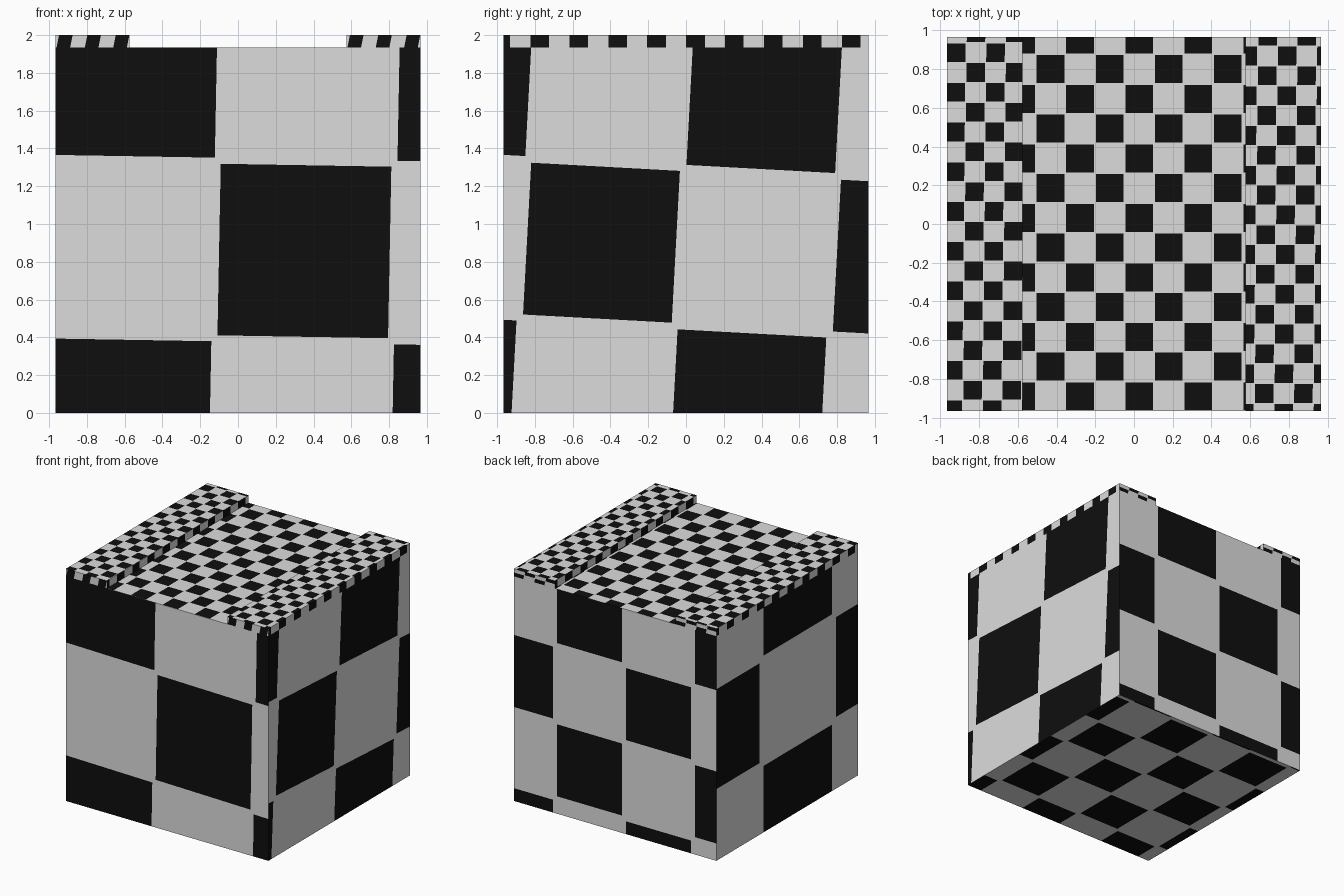
import bpy, bmesh, math
from mathutils import Vector, Matrix

if "Cube" in bpy.data.objects:
    bpy.data.objects.remove(bpy.data.objects["Cube"])

S = 0.965          # half width
FLOOR = 1.935      # height of the channel floor
TOP = 2.0
INNER = 0.575      # half width of the channel

X, Y, Z = Vector((1, 0, 0)), Vector((0, 1, 0)), Vector((0, 0, 1))


def colour(name, v):
    m = bpy.data.materials.new(name)
    m.diffuse_color = (v, v, v, 1)
    m.use_nodes = True
    m.node_tree.nodes["Principled BSDF"].inputs["Base Color"].default_value = m.diffuse_color
    return m


WHITE = colour("light_grey", 0.72)
BLACK = colour("black", 0.0045)


def panel(bm, base, U, V, ur, vr, origin, a, b, gap=0.025):
    """Flat panel cut along a slightly skewed chequer; odd cells are black."""
    to_world = lambda u, v: base + U * u + V * v
    frame = Matrix(((a[0], b[0]), (a[1], b[1]))).inverted()
    o, a, b = Vector(origin), Vector(a), Vector(b)
    cell = lambda p: frame @ (Vector((p[0], p[1])) - o)
    corners = [(ur[0], vr[0]), (ur[1], vr[0]), (ur[1], vr[1]), (ur[0], vr[1])]
    sub = bmesh.new()
    sub.faces.new([sub.verts.new((u, v, 0)) for u, v in corners])
    cc = [cell(p) for p in corners]
    for axis, step, along in ((0, a, b), (1, b, a)):
        lo = math.floor(min(c[axis] for c in cc))
        hi = math.ceil(max(c[axis] for c in cc))
        for k in range(lo, hi + 1):
            for off in (-gap, gap):
                p = o + step * (k + off)
                bmesh.ops.bisect_plane(
                    sub, geom=sub.verts[:] + sub.edges[:] + sub.faces[:], dist=1e-5,
                    plane_co=(p.x, p.y, 0), plane_no=(along.y, -along.x, 0))
    made = {v: bm.verts.new(to_world(v.co.x, v.co.y)) for v in sub.verts}
    for f in sub.faces:
        c = cell(f.calc_center_median())
        i, j = math.floor(c[0]), math.floor(c[1])
        inside = all(gap < t < 1 - gap for t in (c[0] - i, c[1] - j))
        nf = bm.faces.new([made[v] for v in f.verts])
        nf.material_index = 1 if inside and (i + j) % 2 else 0
    sub.free()


def finish(bm, name):
    bmesh.ops.remove_doubles(bm, verts=bm.verts[:], dist=1e-5)
    me = bpy.data.meshes.new(name)
    bm.to_mesh(me)
    bm.free()
    me.materials.append(WHITE)
    me.materials.append(BLACK)
    bpy.context.collection.objects.link(bpy.data.objects.new(name, me))


# main block: four sides, underside and channel floor
bm = bmesh.new()
W, H = (-S, S), (0, FLOOR)
panel(bm, -Y * S, X, Z, W, H, (-1.06, 0.411), (0.935, -0.016), (0.018, 0.94), 0.017)
panel(bm, X * S, Y, Z, W, H, (-0.06, 0.46), (0.82, -0.045), (0.045, 0.837), 0.02)
panel(bm, Y * S, -X, Z, W, H, (0.085, 0.13), (0.657, 0), (0, 0.66), 0.03)
panel(bm, -X * S, -Y, Z, W, H, (-0.35, 0.595), (0.987, 0), (0, 0.905), 0.025)
panel(bm, Vector(), X, -Y, W, W, (-0.445, -0.10), (0.42, 0), (0, 0.42), 0.03)
panel(bm, Z * FLOOR, X, Y, (-INNER, INNER), W, (-0.6595, 0.7225),
      (0.1525, 0), (0, 0.1535), 0.03)
finish(bm, "block_body")

# raised strips along both sides of the channel
for name, x0, x1, origin in (("left_strip", -S, -INNER, (-0.972, 0.526)),
                             ("right_strip", INNER, S, (0.521, -0.7215))):
    bm = bmesh.new()
    edge = (FLOOR, TOP)
    panel(bm, Z * TOP, X, Y, (x0, x1), W, origin, (0.1015, 0), (0.001, 0.1025), 0.03)
    for base, U in ((X * x1, Y), (X * x0, -Y)):
        panel(bm, base, U, Z, W, edge, (-0.1045, 1.92), (0.103, 0), (0, 0.1), 0.02)
    panel(bm, -Y * S, X, Z, (x0, x1), edge, (x0 - 0.075, 1.92), (0.075, 0), (0.02, 0.1), 0.02)
    panel(bm, Y * S, -X, Z, (-x1, -x0), edge, (-x1, 1.97), (0.1, 0), (0.02, 0.1), 0.02)
    finish(bm, name)
